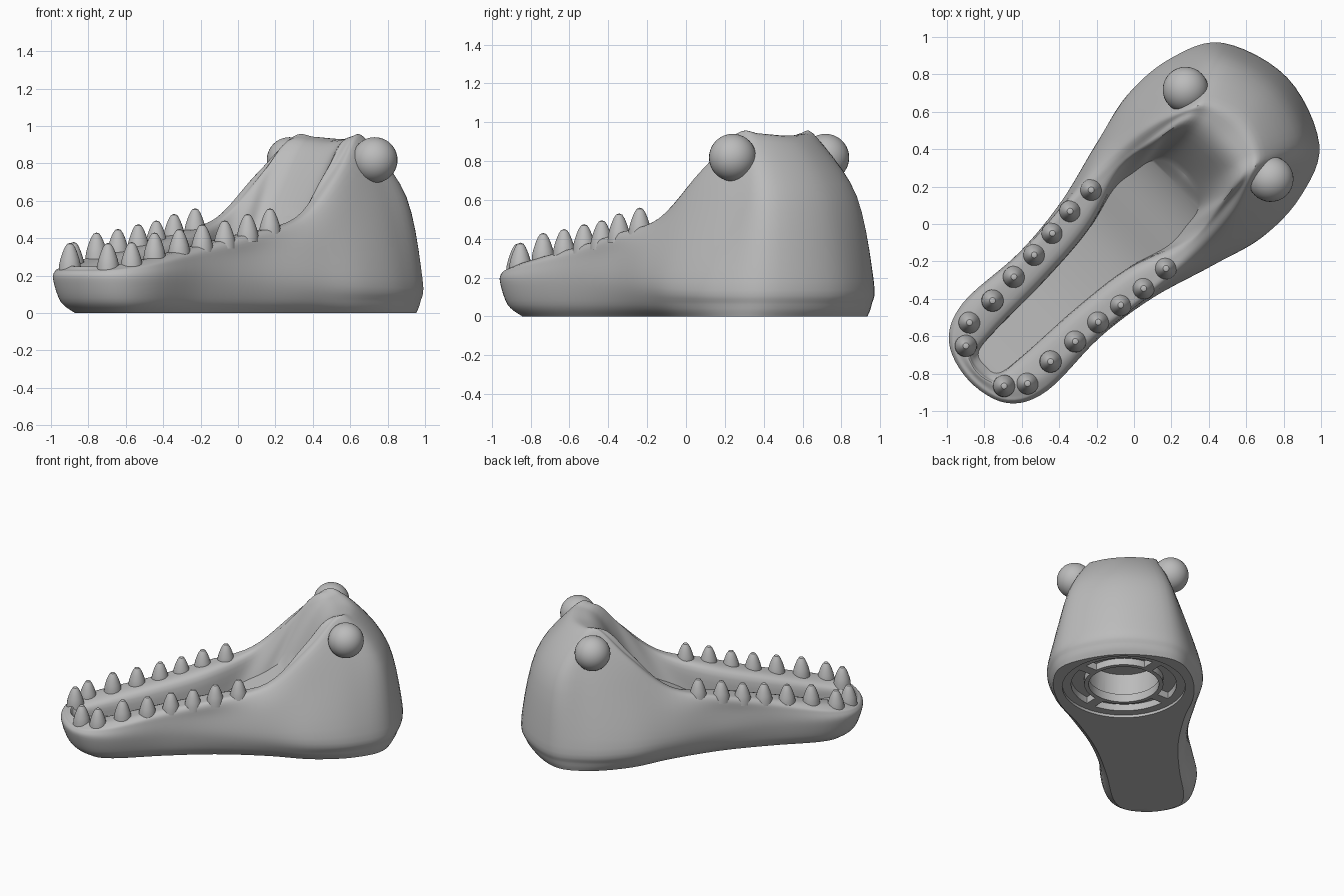
import bpy, bmesh
from math import cos, sin, pi, radians
from mathutils import Matrix, Vector

if "Cube" in bpy.data.objects:
    bpy.data.objects.remove(bpy.data.objects["Cube"], do_unlink=True)

TURN = Matrix.Rotation(radians(43.6), 4, 'Z')   # jaw axis lies diagonally

grey = bpy.data.materials.new("plain grey")
grey.use_nodes = True
grey.diffuse_color = (0.5, 0.5, 0.5, 1)
grey.node_tree.nodes["Principled BSDF"].inputs["Base Color"].default_value = (0.5, 0.5, 0.5, 1)


def finish(name, bm, place=Matrix()):
    bmesh.ops.remove_doubles(bm, verts=bm.verts, dist=0.0005)
    bmesh.ops.recalc_face_normals(bm, faces=bm.faces)
    mesh = bpy.data.meshes.new(name)
    bm.to_mesh(mesh)
    bm.free()
    mesh.transform(TURN @ place)
    mesh.materials.append(grey)
    ob = bpy.data.objects.new(name, mesh)
    bpy.context.collection.objects.link(ob)
    return ob


def skin(rings):
    """Join closed rings of points with quads."""
    bm = bmesh.new()
    rows = [[bm.verts.new(p) for p in ring] for ring in rings]
    n = len(rows[0])
    for a, b in zip(rows, rows[1:]):
        for i in range(n):
            bm.faces.new((a[i], a[(i + 1) % n], b[(i + 1) % n], b[i]))
    return bm


def lathe(profile, sides):
    return skin([[(r * cos(2 * pi * i / sides), r * sin(2 * pi * i / sides), z)
                  for i in range(sides)] for r, z in profile])


def smooth_path(pts, steps, closed):
    """Catmull-Rom curve through the points."""
    n = len(pts)
    pick = (lambda i: pts[i % n]) if closed else (lambda i: pts[max(0, min(n - 1, i))])
    out = []
    for i in range(n if closed else n - 1):
        p0, p1, p2, p3 = (pick(i + k) for k in (-1, 0, 1, 2))
        for s in range(steps):
            t = s / steps
            out.append(0.5 * (2 * p1 + (p2 - p0) * t + (2 * p0 - 5 * p1 + 4 * p2 - p3) * t ** 2
                              + (3 * p1 - p0 - 3 * p2 + p3) * t ** 3))
    return out if closed else out + [pts[-1]]


# Rim height at each station from snout tip to back of head
rim = [.25, .255, .285, .355, .425, .51, .745, .93, .935, .925]

# Outlines: stations along the jaw, half widths, heights
base = ([-1.09, -1.04, -.9, -.55, -.2, .15, .45, .75, .97, 1.07],
        [0, .17, .24, .25, .28, .36, .46, .47, .36, 0],
        [0] * 10)
bulge = ([-1.215, -1.15, -.95, -.55, -.2, .15, .45, .75, 1.01, 1.13],
         [0, .225, .325, .312, .355, .45, .52, .5, .37, 0],
         [.18] * 10)
flank = ([-1.205, -1.14, -.94, -.55, -.2, .15, .46, .74, .95, 1.04],
         [0, .22, .315, .308, .34, .41, .415, .375, .31, 0],
         [.18 + .58 * (h - .18) for h in rim])
brow = ([-1.18, -1.12, -.93, -.55, -.2, .15, .44, .66, .78, .84],
        [0, .205, .295, .295, .33, .35, .33, .26, .2, 0],
        [h - .018 for h in rim[:8]] + [.9, .89])
crest = ([-1.155, -1.09, -.92, -.55, -.2, .15, .43, .61, .69, .71],
         [0, .155, .23, .245, .285, .295, .27, .23, .15, 0],
         rim)
lip = ([-1.135, -1.105, -.93, -.55, -.2, .15, .39, .51, .56, .57],
       [0, .09, .115, .125, .16, .26, .235, .21, .13, 0],
       [h - .03 for h in rim[:7]] + [.85, .85, .85])
floor = ([-1.1, -1.07, -.9, -.55, -.2, .05, .2, .3, .36, .38],
         [0, .08, .1, .11, .145, .21, .2, .18, .11, 0],
         [.18, .18, .16, .14, .19, .29, .36, .43, .5, .52])


def outline(table):
    half = [Vector(p) for p in zip(*table)]
    other = [Vector((p.x, -p.y, p.z)) for p in half[-2:0:-1]]
    return smooth_path(half + other, 6, True)


def flat_centre(ring):
    return [Vector((p.x, 0, p.z)) for p in ring]


# Jaw body: outlines blended from base to mouth floor, then closed along the axis
loops = [outline(t) for t in (base, bulge, flank, brow, crest, lip, floor)]
belly = [Vector((*a.lerp(b, .65).xy, .06)) for a, b in zip(loops[0], loops[1])]
loops.insert(1, belly)
columns = [smooth_path(list(col), 5, False) for col in zip(*loops)]
rings = [list(r) for r in zip(*columns)]
jaw = finish("jaw", skin([flat_centre(rings[0])] + rings + [flat_centre(rings[-1])]))

# Stepped round socket cut in the underside
SOCKET = Matrix.Translation((.625, 0, 0))
for radius, depth in ((.42, .02), (.36, .07), (.25, .24)):
    cutter = finish("socket_cutter", lathe([(0, -.1), (radius, -.1), (radius, depth), (0, depth)], 48), SOCKET)
    cutter.hide_render = True
    cut = jaw.modifiers.new("socket", 'BOOLEAN')
    cut.operation = 'DIFFERENCE'
    cut.solver = 'EXACT'
    cut.object = cutter
    bpy.context.view_layer.update()
    carved = bpy.data.meshes.new_from_object(jaw.evaluated_get(bpy.context.evaluated_depsgraph_get()))
    jaw.modifiers.clear()
    jaw.data = carved
    bpy.data.objects.remove(cutter, do_unlink=True)

# Inner collar and four spokes inside the socket
parts = [jaw]
parts.append(finish("socket_collar", lathe([(.24, .02), (.27, .02), (.27, .08), (.24, .08), (.24, .02)], 48), SOCKET))
for k in range(4):
    bm = bmesh.new()
    bmesh.ops.create_cube(bm, size=1, matrix=Matrix.Translation((.315, 0, .05)) @ Matrix.Diagonal((.11, .07, .06, 1)))
    parts.append(finish("socket_spoke", bm, SOCKET @ Matrix.Rotation(pi / 4 + k * pi / 2, 4, 'Z')))

# Teeth and eyes, mirrored on both sides
teeth = [(-1.1, .148, .375), (-1.0, .225, .38), (-.83, .225, .43), (-.66, .238, .45),
         (-.5, .248, .475), (-.35, .265, .495), (-.2, .285, .53), (-.04, .29, .56)]
tooth_shape = [(.06, -.15), (.058, -.115), (.051, -.085), (.04, -.052), (.028, -.024), (.016, -.006), (0, 0)]
for side, word in ((-1, "left"), (1, "right")):
    for u, v, tip in teeth:
        parts.append(finish(word + "_tooth", lathe(tooth_shape, 20), Matrix.Translation((u, side * v, tip))))
    bm = bmesh.new()
    bmesh.ops.create_uvsphere(bm, u_segments=32, v_segments=20, radius=.122)
    parts.append(finish(word + "_eye", bm, Matrix.Translation((.695, side * .33, .818))))

# Smooth shading with sharp edges kept
bpy.ops.object.select_all(action='DESELECT')
for ob in parts:
    ob.select_set(True)
bpy.context.view_layer.objects.active = jaw
bpy.ops.object.shade_smooth_by_angle(angle=radians(32))
